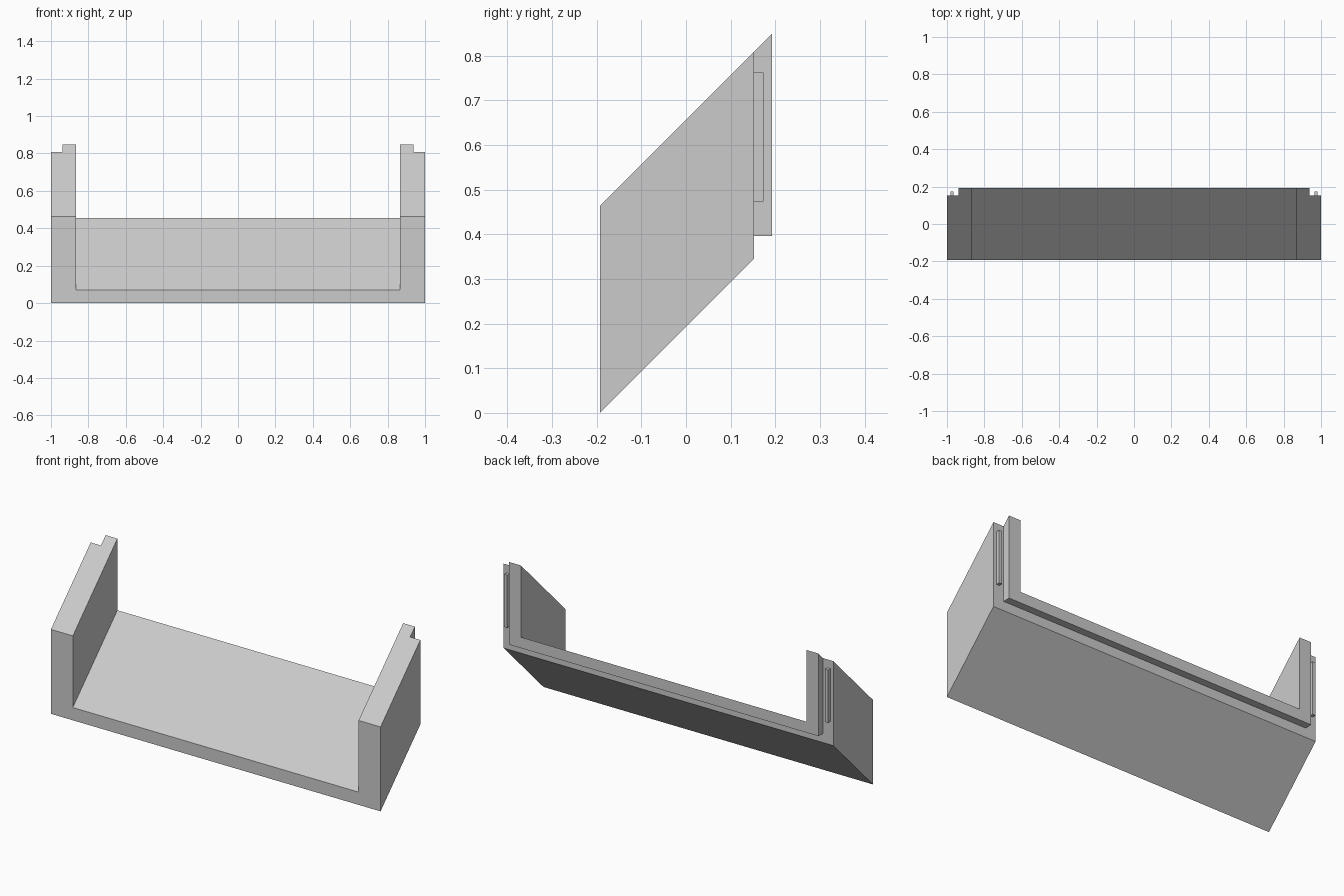
import bpy
import bmesh

if "Cube" in bpy.data.objects:
    bpy.data.objects.remove(bpy.data.objects["Cube"], do_unlink=True)

# Main dimensions
FRONT, SEAM, BACK = -0.193, 0.152, 0.193
INNER, LIP, OUTER = 0.867, 0.938, 1.0
FLOOR, TOP = 0.07, 0.463
LIP_BASE = 0.396

grey = bpy.data.materials.new("light grey")
grey.use_nodes = True
colour = (0.6, 0.6, 0.6, 1)
grey.diffuse_color = colour
grey.node_tree.nodes["Principled BSDF"].inputs["Base Color"].default_value = colour


def slope(z, y):
    """Height of a point that rises at 45 degrees from the front edge."""
    return z + y - FRONT


def add_object(name, bm):
    bmesh.ops.recalc_face_normals(bm, faces=bm.faces)
    mesh = bpy.data.meshes.new(name)
    bm.to_mesh(mesh)
    bm.free()
    mesh.materials.append(grey)
    obj = bpy.data.objects.new(name, mesh)
    bpy.context.collection.objects.link(obj)
    return obj


def channel(name, half_width, y0, y1, base=None):
    """U-shaped channel climbing from y0 to y1, with an optional level underside."""
    half = [(half_width, 0), (half_width, TOP), (INNER, TOP), (INNER, FLOOR)]
    section = half + [(-x, z) for x, z in reversed(half)]
    bm = bmesh.new()
    rings = []
    for y in (y0, y1):
        rings.append([bm.verts.new((x, y, base if z == 0 and base else slope(z, y)))
                      for x, z in section])
    near, far = rings
    count = len(section)
    for i in range(count):
        j = (i + 1) % count
        bm.faces.new((near[i], near[j], far[j], far[i]))
    # End caps: right arm, left arm and floor strip
    for ring in rings:
        for a, b, c, d in ((0, 1, 2, 3), (4, 5, 6, 7), (0, 3, 4, 7)):
            bm.faces.new((ring[a], ring[b], ring[c], ring[d]))
    return add_object(name, bm)


def box(name, xs, ys, zs):
    bm = bmesh.new()
    bmesh.ops.create_cube(bm, size=1)
    for v in bm.verts:
        v.co = [lo if c < 0 else hi for c, (lo, hi) in zip(v.co, (xs, ys, zs))]
    return add_object(name, bm)


# Sloping channel and the narrower lip behind it
channel("sloping_channel", OUTER, FRONT, SEAM)
channel("rear_lip", LIP, SEAM, BACK, LIP_BASE)

# Slim locating ribs on the rear shoulders
for side, s in (("left", 1), ("right", -1)):
    xs = sorted((s * 0.964, s * 0.982))
    box(side + "_rib", xs, (SEAM, 0.173), (0.473, 0.762))
